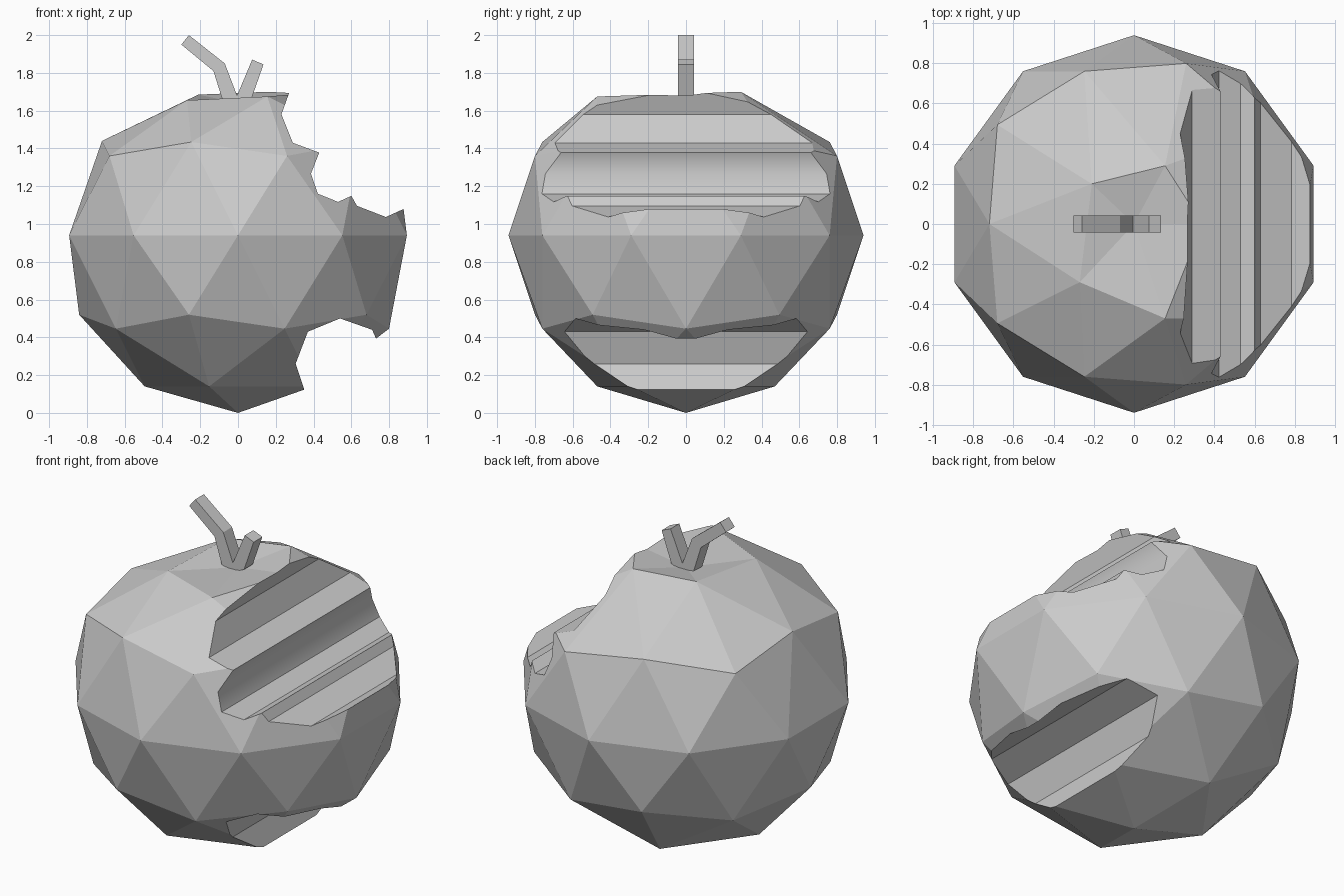
import bpy, bmesh
from mathutils import Vector

if "Cube" in bpy.data.objects:
    bpy.data.objects.remove(bpy.data.objects["Cube"])

R = 0.94


def prism(name, pts, half, smooth=()):
    """Extrude an x-z outline along y; optionally smooth some side faces."""
    bm = bmesh.new()
    a = [bm.verts.new((x, -half, z)) for x, z in pts]
    b = [bm.verts.new((x, half, z)) for x, z in pts]
    n = len(pts)
    bm.faces.new(a)
    bm.faces.new(b[::-1])
    for i in range(n):
        j = (i + 1) % n
        f = bm.faces.new((a[i], b[i], b[j], a[j]))
        f.smooth = i in smooth
    bmesh.ops.recalc_face_normals(bm, faces=bm.faces[:])
    me = bpy.data.meshes.new(name)
    bm.to_mesh(me)
    bm.free()
    ob = bpy.data.objects.new(name, me)
    bpy.context.collection.objects.link(ob)
    return ob


# Faceted fruit body
bm = bmesh.new()
bmesh.ops.create_icosphere(bm, subdivisions=2, radius=R)
bmesh.ops.translate(bm, verts=bm.verts[:], vec=(0, 0, R))

# Flatten and dimple the top by moving vertices: original place -> new place
moves = [
    ((0, 0, 1.88), (0, 0, 1.64)),
    ((0.49, 0, 1.74), (0.34, 0, 1.69)),
    ((0.15, 0.47, 1.74), (0.155, 0.29, 1.70)),
    ((-0.40, 0.29, 1.74), (-0.21, 0.20, 1.685)),
    ((-0.40, -0.29, 1.74), (-0.27, -0.29, 1.655)),
    ((0.15, -0.47, 1.74), (0.155, -0.47, 1.675)),
    ((-0.80, 0, 1.43), (-0.72, 0, 1.44)),
]
picked = [(min(bm.verts, key=lambda v: (v.co - Vector(p)).length), q) for p, q in moves]
for v, q in picked:
    v.co = q
me = bpy.data.meshes.new("fruit_body")
bm.to_mesh(me)
bm.free()
body = bpy.data.objects.new("fruit_body", me)
bpy.context.collection.objects.link(body)

# Bite cutters, running right through along y
upper = prism("upper_bite_cutter", [
    (0.38, 2.0), (0.23, 1.58), (0.29, 1.43), (0.43, 1.378), (0.386, 1.266),
    (0.423, 1.16), (0.53, 1.117), (0.60, 1.149), (0.63, 1.096),
    (0.783, 1.037), (0.878, 1.08), (1.2, 1.23), (1.2, 2.0)], 1.2, smooth=(3, 4))
lower = prism("lower_bite_cutter", [
    (0.42, -0.08), (0.305, 0.26), (0.37, 0.43), (0.54, 0.50),
    (0.71, 0.44), (0.80, 0.237), (0.80, -0.08)], 1.2)

bpy.context.view_layer.objects.active = body
for cutter in (upper, lower):
    m = body.modifiers.new("bite", 'BOOLEAN')
    m.operation = 'DIFFERENCE'
    m.solver = 'EXACT'
    m.object = cutter
    bpy.ops.object.modifier_apply(modifier=m.name)
    bpy.data.objects.remove(cutter, do_unlink=True)

# Forked stalk
prism("stalk", [
    (-0.08, 1.65), (-0.13, 1.81), (-0.30, 1.95), (-0.26, 2.0), (-0.07, 1.85),
    (-0.005, 1.68), (0.075, 1.87), (0.135, 1.845), (0.07, 1.66), (0.0, 1.63)], 0.042)
